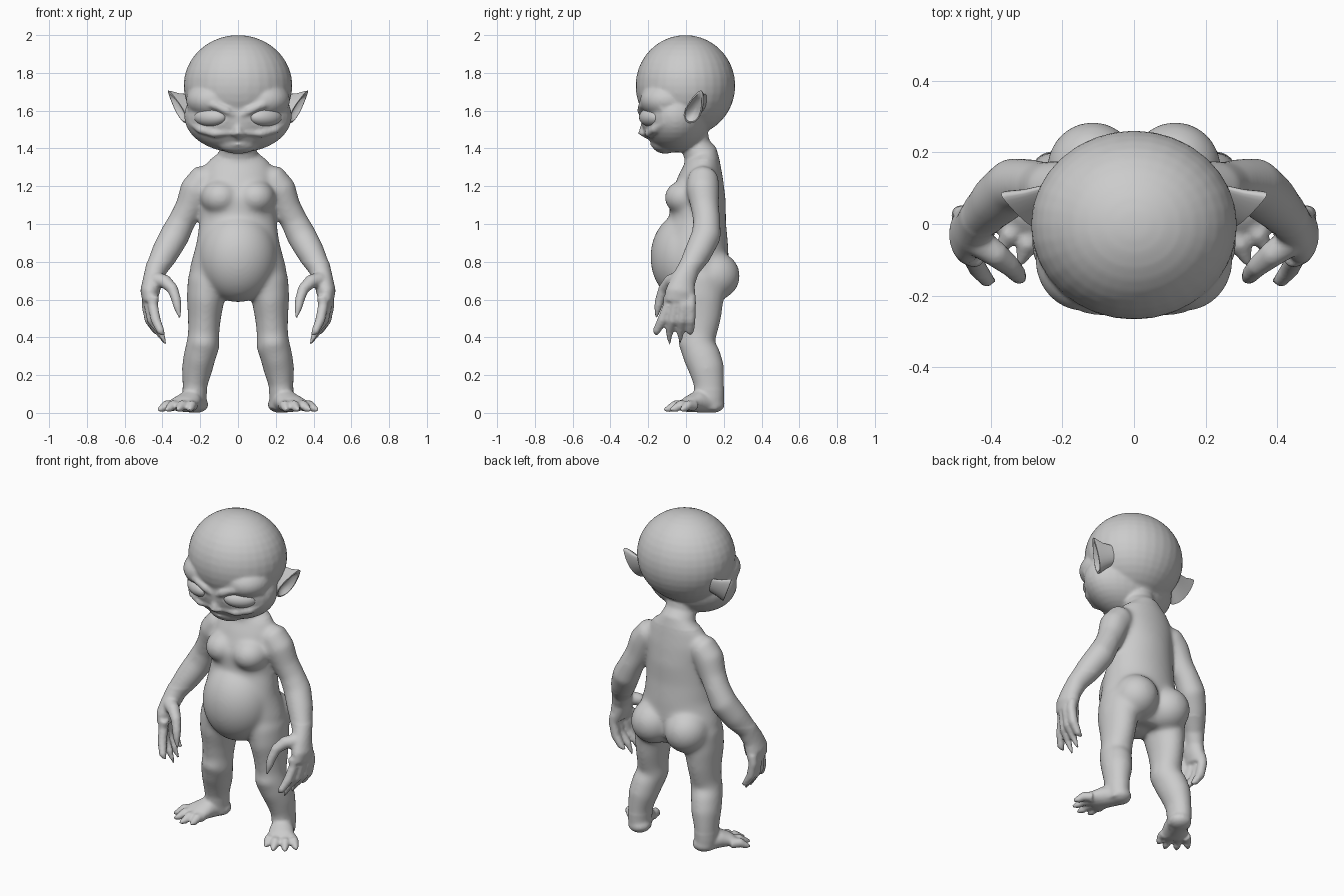
import bpy, bmesh, math
from mathutils import Vector, Matrix

cube = bpy.data.objects.get("Cube")
if cube:
    bpy.data.objects.remove(cube, do_unlink=True)

skin = bpy.data.materials.new("grey_skin")
skin.use_nodes = True
skin.diffuse_color = (0.6, 0.6, 0.6, 1)
skin.node_tree.nodes["Principled BSDF"].inputs["Base Color"].default_value = skin.diffuse_color


def ball(bm, centre, radii, turn=0.0):
    m = Matrix.Translation(centre) @ Matrix.Rotation(turn, 4, 'Z') @ Matrix.Diagonal((*radii, 1))
    bmesh.ops.create_uvsphere(bm, u_segments=32, v_segments=20, radius=1, matrix=m)


def skin_rings(bm, rings):
    """Bridge equal vertex rings and close both ends."""
    n = len(rings[0])
    for a, b in zip(rings, rings[1:]):
        for i in range(n):
            j = (i + 1) % n
            bm.faces.new((a[i], a[j], b[j], b[i]))
    bm.faces.new(rings[0][::-1])
    bm.faces.new(rings[-1])


def limb(bm, path, n=20):
    """Loft elliptical rings along (x, y, z, rx[, ry]) stations."""
    pts = [Vector(p[:3]) for p in path]
    rings = []
    for k, p in enumerate(path):
        d = (pts[min(k + 1, len(pts) - 1)] - pts[max(k - 1, 0)]).normalized()
        u = (Vector((1, 0, 0)) - d * d.x).normalized()
        v = d.cross(u)
        rx, ry = p[3], p[-1]
        rings.append([bm.verts.new(pts[k] + u * rx * math.cos(t) + v * ry * math.sin(t))
                      for t in (2 * math.pi * i / n for i in range(n))])
    skin_rings(bm, rings)


def mirror(bm):
    geom = bmesh.ops.duplicate(bm, geom=bm.verts[:] + bm.edges[:] + bm.faces[:])["geom"]
    for v in geom:
        if isinstance(v, bmesh.types.BMVert):
            v.co.x *= -1


def finish(name, bm):
    bmesh.ops.recalc_face_normals(bm, faces=bm.faces)
    mesh = bpy.data.meshes.new(name)
    bm.to_mesh(mesh)
    bm.free()
    mesh.materials.append(skin)
    ob = bpy.data.objects.new(name, mesh)
    bpy.context.collection.objects.link(ob)
    bpy.ops.object.select_all(action='DESELECT')
    ob.select_set(True)
    bpy.context.view_layer.objects.active = ob
    return ob


bm = bmesh.new()

# Leg, kneecap and buttock
limb(bm, [(.14, .06, .8, .09, .12), (.16, .065, .7, .108, .14), (.172, .065, .6, .1, .136),
          (.178, .07, .5, .088, .117), (.182, .065, .42, .083, .1), (.185, .06, .36, .09, .095),
          (.203, .085, .3, .086, .1), (.217, .11, .23, .082, .095), (.228, .122, .15, .067, .082),
          (.23, .125, .08, .064, .077), (.225, .13, .02, .062, .07)])
ball(bm, (.185, .005, .37), (.065, .046, .055))
ball(bm, (.115, .15, .725), (.13, .136, .13))

# Foot with four clawed toes
ball(bm, (.222, .14, .045), (.065, .065, .045))
limb(bm, [(.225, .13, .055, .06, .055), (.26, .06, .06, .07, .058), (.29, .01, .045, .08, .042),
          (.3, -.015, .038, .07, .03)])
for base, tip in [((.24, -.01), (.258, -.1)), ((.275, .0), (.322, -.12)),
                  ((.312, .02), (.385, -.087)), ((.342, .045), (.425, -.03))]:
    b, t = Vector((*base, .037)), Vector((*tip, .016))
    mid = b.lerp(t, .5) + Vector((0, 0, .014))
    limb(bm, [(*b, .031), (*mid, .027), (*b.lerp(t, .75), .021), (*t, .007)], 12)

# Arm and palm
limb(bm, [(.12, .09, 1.25, .06), (.18, .09, 1.235, .085), (.222, .09, 1.18, .088),
          (.257, .1, 1.09, .076), (.295, .11, 1.02, .073), (.335, .108, .94, .08),
          (.385, .065, .85, .075), (.432, .015, .765, .059), (.453, -.015, .7, .052, .066),
          (.466, -.03, .64, .052, .08), (.47, -.035, .585, .036, .08)])

# Fingers and thumb
for y0, x1, tip in [(-.094, .435, (.39, -.158, .41)), (-.054, .455, (.382, -.088, .362)),
                    (-.012, .468, (.39, -.03, .37)), (.026, .468, (.405, .022, .415))]:
    y1 = (y0 + tip[1]) / 2
    limb(bm, [(x1 + .008, y0, .62, .028), (x1 + .016, y0, .57, .028), (x1, y1, .49, .027),
              (x1 * .4 + tip[0] * .6, tip[1], .43, .021), (*tip, .007)], 12)
limb(bm, [(.435, -.05, .705, .042), (.385, -.085, .695, .037), (.345, -.118, .655, .03),
          (.327, -.138, .6, .026), (.32, -.148, .56, .022), (.308, -.157, .503, .007)], 12)

# Chest muscle
ball(bm, (.092, .0, 1.14), (.105, .114, .095))

# Brow, temple, cheek fold and eyelids
ball(bm, (.14, -.1, 1.655), (.135, .143, .1))
limb(bm, [(.012, -.222, 1.57, .018), (.06, -.238, 1.6, .022), (.13, -.228, 1.633, .024),
          (.2, -.195, 1.642, .022), (.255, -.12, 1.61, .015)], 12)
limb(bm, [(.255, -.11, 1.54, .014), (.2, -.165, 1.5, .022), (.12, -.197, 1.478, .022),
          (.045, -.21, 1.485, .016)], 12)
lid = Matrix.Translation((.146, -.194, 1.565)) @ Matrix.Rotation(.52, 4, 'Z')
loop = []
for i in range(25):
    t = math.pi * i / 12
    loop.append((*(lid @ Vector((.1 * math.cos(t), .014 * abs(math.cos(t)), .052 * math.sin(t)))), .009))
for a, b in zip(loop, loop[1:]):
    limb(bm, [a, b], 8)
ball(bm, (.02, -.222, 1.478), (.018, .02, .014))

mirror(bm)

# Torso, neck and belly
limb(bm, [(0, .03, 1.52, .09, .08), (0, .05, 1.42, .09, .077), (0, .077, 1.37, .105, .09),
          (0, .088, 1.33, .165, .092), (0, .08, 1.25, .195, .118), (0, .062, 1.13, .195, .15),
          (0, .062, 1.02, .203, .15), (0, .045, .9, .22, .178), (0, .055, .78, .253, .172),
          (0, .06, .69, .262, .155), (0, .05, .61, .12, .1)], 40)
ball(bm, (0, .003, .825), (.208, .192, .24))

# Skull, face, chin, nose and lips
ball(bm, (0, -.003, 1.732), (.288, .264, .268))
ball(bm, (0, -.055, 1.572), (.285, .185, .194))
ball(bm, (0, -.11, 1.432), (.115, .075, .06))
limb(bm, [(0, -.2, 1.57, .022), (0, -.218, 1.52, .022), (0, -.232, 1.485, .024), (0, -.2, 1.465, .018)], 12)
ball(bm, (0, -.178, 1.45), (.055, .022, .011))
ball(bm, (0, -.17, 1.422), (.045, .02, .011))

body = finish("body", bm)
remesh = body.modifiers.new("fuse", 'REMESH')
remesh.mode = 'VOXEL'
remesh.voxel_size = .009
bpy.ops.object.modifier_apply(modifier="fuse")

# Blend torso, arms and legs softly; keep face, hands and feet crisp
soft = body.vertex_groups.new(name="soft_flesh")
soft.add([v.index for v in body.data.vertices
          if .13 < v.co.z < 1.34 and (abs(v.co.x) < .292 or v.co.z > .8 or v.co.z < .35)], 1, 'REPLACE')
for name, steps, group in (("soften", 6, ""), ("blend", 36, soft.name)):
    smooth = body.modifiers.new(name, 'SMOOTH')
    smooth.factor = .5
    smooth.iterations = steps
    smooth.vertex_group = group
    bpy.ops.object.modifier_apply(modifier=name)
bpy.ops.object.shade_smooth()

for side, sx in (("left", 1), ("right", -1)):
    # Eyeball
    bm = bmesh.new()
    ball(bm, (.146 * sx, -.182, 1.565), (.095, .054, .05), .52 * sx)
    finish(side + "_eye", bm)
    bpy.ops.object.shade_smooth()

    # Cupped, pointed ear
    bm = bmesh.new()
    low, tip = Vector((.272, .015, 1.535)), Vector((.37, .08, 1.706))
    axis = tip - low
    wide = Vector((.35, .93, -.3)).normalized()
    out = wide.cross(axis).normalized()
    centre = low + axis * .35
    rings = []
    for scale, depth in ((.4, -.14), (.72, -.05), (.95, -.012), (1, 0), (.86, .002), (.6, -.018), (.2, -.028)):
        ring = []
        for i in range(24):
            t = 2 * math.pi * i / 24
            along = (1 - math.cos(t)) / 2
            p = low + axis * along + wide * math.sin(t) * .054 * (1.1 - along * .6)
            p = centre + (p - centre) * scale + out * depth
            ring.append(bm.verts.new((p.x * sx, p.y, p.z)))
        rings.append(ring)
    skin_rings(bm, rings)
    finish(side + "_ear", bm)
    bpy.ops.object.shade_smooth_by_angle(angle=math.radians(50))
